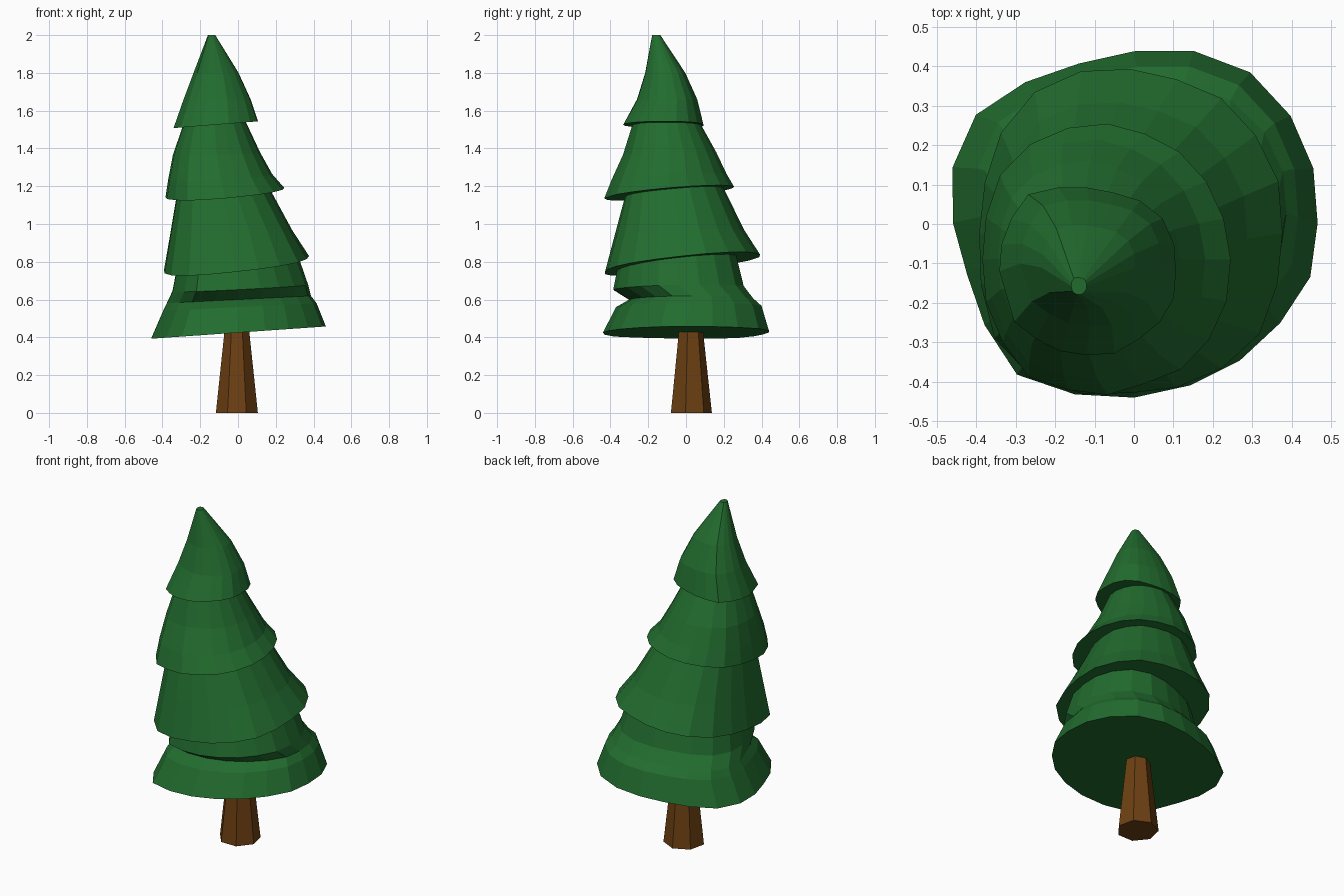
import bpy, bmesh, math

if "Cube" in bpy.data.objects:
    bpy.data.objects.remove(bpy.data.objects["Cube"])

SEG = 20


def material(name, rgb):
    m = bpy.data.materials.new(name)
    m.diffuse_color = (*rgb, 1)
    m.use_nodes = True
    m.node_tree.nodes["Principled BSDF"].inputs["Base Color"].default_value = m.diffuse_color
    return m


# Plan outlines of the four skirts (x, y), counter-clockwise
outlines = [
    [(.47, .1), (.41, .26), (.28, .4), (.13, .445), (.01, .44), (-.17, .4), (-.3, .35),
     (-.41, .27), (-.455, .18), (-.47, .07), (-.45, -.05), (-.36, -.31), (-.31, -.375),
     (-.22, -.42), (-.1, -.44), (.03, -.44), (.14, -.41), (.29, -.335), (.4, -.22), (.46, -.11)],
    [(.38, -.07), (.365, .12), (.3, .24), (.22, .32), (.04, .395), (-.18, .385), (-.3, .3),
     (-.37, .17), (-.385, .05), (-.4, -.1), (-.36, -.28), (-.29, -.38), (-.1, -.44),
     (.14, -.41), (.29, -.33), (.35, -.22)],
    [(.25, -.04), (.19, .1), (.09, .21), (-.06, .255), (-.2, .24), (-.3, .18), (-.37, .08),
     (-.385, -.1), (-.37, -.25), (-.25, -.41), (-.05, -.435), (.14, -.36), (.23, -.24)],
    [(.11, -.07), (.07, .02), (0, .07), (-.16, .1), (-.29, .07), (-.35, -.09),
     (-.3, -.26), (-.2, -.32), (-.07, -.34), (.05, -.27), (.1, -.2)],
]

# Rings from bottom to top: outline, x range, y range, height, tilt in x, tilt in y
rings = [
    (0, -.47, .47, -.44, .445, .425, .07, 0),
    (0, -.405, .42, -.37, .405, .56, .05, 0),
    (0, -.385, .39, -.30, .36, .60, .05, 0),
    (0, -.355, .375, -.385, .31, .66, .05, .02),
    (0, -.33, .325, -.365, .27, .795, .1, .11),
    (1, -.40, .38, -.44, .395, .795, .1, .11),
    (1, -.365, .29, -.385, .31, .96, .03, .03),
    (1, -.33, .17, -.33, .20, 1.18, .08, .09),
    (2, -.385, .25, -.435, .255, 1.18, .08, .09),
    (2, -.37, .185, -.395, .215, 1.26, .05, .05),
    (2, -.345, .12, -.335, .16, 1.38, .03, .03),
    (2, -.295, .045, -.285, .08, 1.535, .08, 0),
    (3, -.35, .11, -.34, .10, 1.535, .08, 0),
    (3, -.295, .07, -.265, .065, 1.66, 0, 0),
    (3, -.24, .005, -.22, 0, 1.80, 0, 0),
    (3, -.16, -.12, -.18, -.135, 2.0, 0, 0),
]


def unit_outline(pts):
    """Scale an outline to the box -1..1 and resample it at even angles."""
    xs, ys = zip(*pts)
    cx, cy = (min(xs) + max(xs)) / 2, (min(ys) + max(ys)) / 2
    hx, hy = (max(xs) - min(xs)) / 2, (max(ys) - min(ys)) / 2
    u = [((x - cx) / hx, (y - cy) / hy) for x, y in pts]
    out = []
    for i in range(SEG):
        a = math.tau * i / SEG
        c, s = math.cos(a), math.sin(a)
        for (x0, y0), (x1, y1) in zip(u, u[1:] + u[:1]):
            d0, d1 = c * y0 - s * x0, c * y1 - s * x1
            if d0 <= 0 < d1:
                t = d0 / (d0 - d1)
                x, y = x0 + (x1 - x0) * t, y0 + (y1 - y0) * t
                if x * c + y * s > 0:
                    out.append((x, y))
                    break
    return out


# Foliage: one continuous loft, with stepped undersides between skirts
shapes = [unit_outline(o) for o in outlines]
bm = bmesh.new()
loops = []
for k, x0, x1, y0, y1, z, tx, ty in rings:
    loop = []
    for ux, uy in shapes[k]:
        x = (x0 + x1) / 2 + ux * (x1 - x0) / 2
        y = (y0 + y1) / 2 + uy * (y1 - y0) / 2
        loop.append(bm.verts.new((x, y, z + tx * x + ty * y)))
    loops.append(loop)
for a, b in zip(loops, loops[1:]):
    for i in range(SEG):
        j = (i + 1) % SEG
        bm.faces.new((a[i], a[j], b[j], b[i]))
bm.faces.new(loops[0][::-1])
bm.faces.new(loops[-1])
bmesh.ops.recalc_face_normals(bm, faces=bm.faces)
mesh = bpy.data.meshes.new("foliage")
bm.to_mesh(mesh)
bm.free()
foliage = bpy.data.objects.new("foliage", mesh)
bpy.context.collection.objects.link(foliage)
mesh.materials.append(material("needle_green", (.016, .15, .028)))

# Trunk: tapered seven-sided post
bpy.ops.mesh.primitive_cone_add(vertices=7, radius1=.114, radius2=.062, depth=.48,
                                location=(-.006, .023, .24))
trunk = bpy.context.object
trunk.name = "trunk"
trunk.data.materials.append(material("bark_brown", (.15, .05, .006)))
